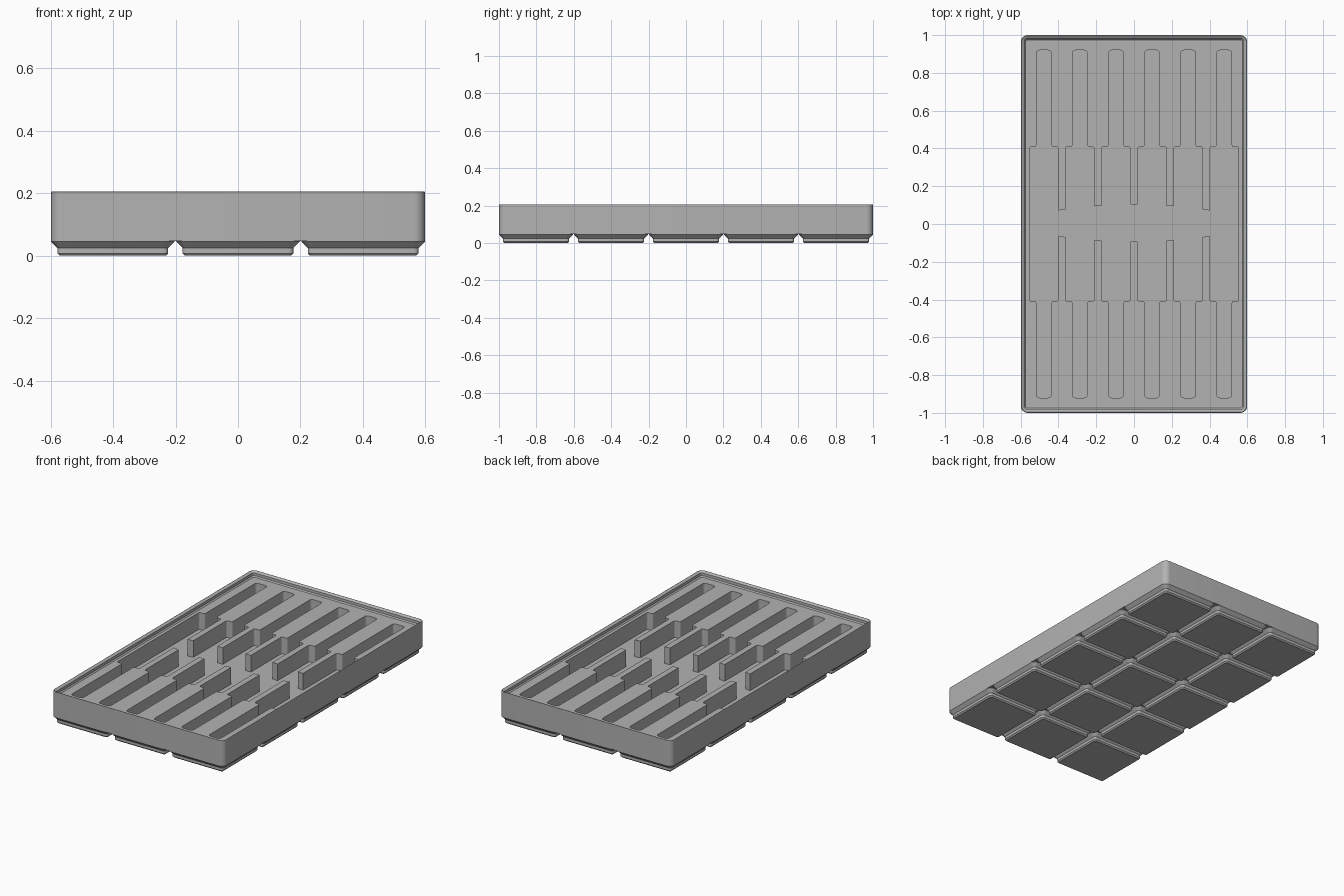
import bpy, bmesh, math
from mathutils import Vector

if "Cube" in bpy.data.objects:
    bpy.data.objects.remove(bpy.data.objects["Cube"], do_unlink=True)

grey = bpy.data.materials.new("matte grey")
grey.use_nodes = True
grey.diffuse_color = (0.45, 0.45, 0.45, 1)
grey.node_tree.nodes["Principled BSDF"].inputs["Base Color"].default_value = grey.diffuse_color


def rounded_rect(hx, hy, r, steps=8):
    """Counter-clockwise rounded rectangle outline."""
    pts = []
    for k, (sx, sy) in enumerate(((1, 1), (-1, 1), (-1, -1), (1, -1))):
        for i in range(steps + 1):
            a = (k + i / steps) * math.pi / 2
            pts.append((sx * (hx - r) + r * math.cos(a), sy * (hy - r) + r * math.sin(a)))
    return pts


def loft(name, rings, cap_top=True):
    """Skin a stack of (outline, height) rings into a solid."""
    bm = bmesh.new()
    loops = [[bm.verts.new((x, y, z)) for x, y in outline] for outline, z in rings]
    for a, b in zip(loops, loops[1:]):
        for i in range(len(a)):
            j = (i + 1) % len(a)
            bm.faces.new((a[i], a[j], b[j], b[i]))
    bm.faces.new(loops[0][::-1])
    if cap_top:
        bm.faces.new(loops[-1])
    bmesh.ops.recalc_face_normals(bm, faces=bm.faces[:])
    mesh = bpy.data.meshes.new(name)
    bm.to_mesh(mesh)
    bm.free()
    mesh.materials.append(grey)
    obj = bpy.data.objects.new(name, mesh)
    bpy.context.collection.objects.link(obj)
    return obj


def fillet(corners, steps=4):
    """Round each (x, y, radius) corner of a closed outline."""
    out = []
    n = len(corners)
    for i, (x, y, r) in enumerate(corners):
        p = Vector((x, y))
        a = p + (Vector(corners[i - 1][:2]) - p).normalized() * r
        b = p + (Vector(corners[(i + 1) % n][:2]) - p).normalized() * r
        if r == 0:
            out.append((x, y))
            continue
        for s in range(steps + 1):
            t = s / steps
            # lean the curve toward the corner so it follows a round arc
            q = a * (1 - t) ** 2 + p * 2 * t * (1 - t) * 0.83 + b * t * t
            w = (1 - t) ** 2 + 2 * t * (1 - t) * 0.83 + t * t
            out.append(tuple(q / w))
    return out


HX, HY, DECK, FLOOR, BASE = 0.599, 1.0, 0.172, 0.067, 0.0477

# Tray body: outer wall, rounded rim, stacking lip, deck
profile = [(0, BASE), (0, 0.202), (0.0015, 0.2045), (0.004, 0.2055), (0.0075, 0.2045),
           (0.018, 0.196), (0.018, 0.179), (0.0248, DECK)]
body = loft("tray_body", [(rounded_rect(HX - d, HY - d, 0.036 - d), z) for d, z in profile])

# Pocket outline: wide bays narrowing to slots, joined through the middle
PITCH, WIDE, SLOT = 0.191, 0.077, 0.04
SHOULDER, END = 0.408, 0.92


def divider_end(x):
    return 0.098 - 0.19 * x * x


def half_outline(side):
    pts = []
    for i in range(6):
        c = (i - 2.5) * PITCH
        if i > 0:
            pts.append((c - WIDE, divider_end(c - WIDE), 0))
        pts += [(c - WIDE, SHOULDER, 0.01), (c - SLOT, SHOULDER, 0.01),
                (c - SLOT, END, 0.018), (c + SLOT, END, 0.018),
                (c + SLOT, SHOULDER, 0.01), (c + WIDE, SHOULDER, 0.01)]
        if i < 5:
            pts.append((c + WIDE, divider_end(c + WIDE), 0))
    return [(x * side, y * side + (0.004 if abs(y) < 0.2 else 0), r) for x, y, r in pts]


outline = fillet(half_outline(1) + half_outline(-1))[::-1]
cutter = loft("pocket_cutter", [(outline, FLOOR), (outline, 0.3)])
cutter.hide_render = True
cut = body.modifiers.new("pockets", 'BOOLEAN')
cut.operation, cut.solver, cut.object = 'DIFFERENCE', 'EXACT', cutter
bpy.context.view_layer.objects.active = body
body.select_set(True)
bpy.ops.object.modifier_apply(modifier=cut.name)
bpy.data.objects.remove(cutter, do_unlink=True)

# Stepped feet on a three by five grid
CELL, HALF = 0.401, 0.198
foot_profile = [(0.028, 0), (0.0205, 0.0076), (0.0205, 0.0248), (0, 0.0453), (0, BASE)]
rings = [(rounded_rect(HALF - d, HALF - d, 0.036 - d), z) for d, z in foot_profile]
first = loft("foot", rings, cap_top=False)
feet = [first]
for col in range(3):
    for row in range(5):
        if col or row:
            foot = bpy.data.objects.new("foot", first.data)
            bpy.context.collection.objects.link(foot)
            feet.append(foot)
        feet[-1].location = ((col - 1) * CELL, (row - 2) * CELL, 0)

# Smooth the rounded corners, keep the steps crisp
for obj in (body, first):
    bpy.ops.object.select_all(action='DESELECT')
    obj.select_set(True)
    bpy.context.view_layer.objects.active = obj
    bpy.ops.object.shade_smooth_by_angle(angle=math.radians(30))
